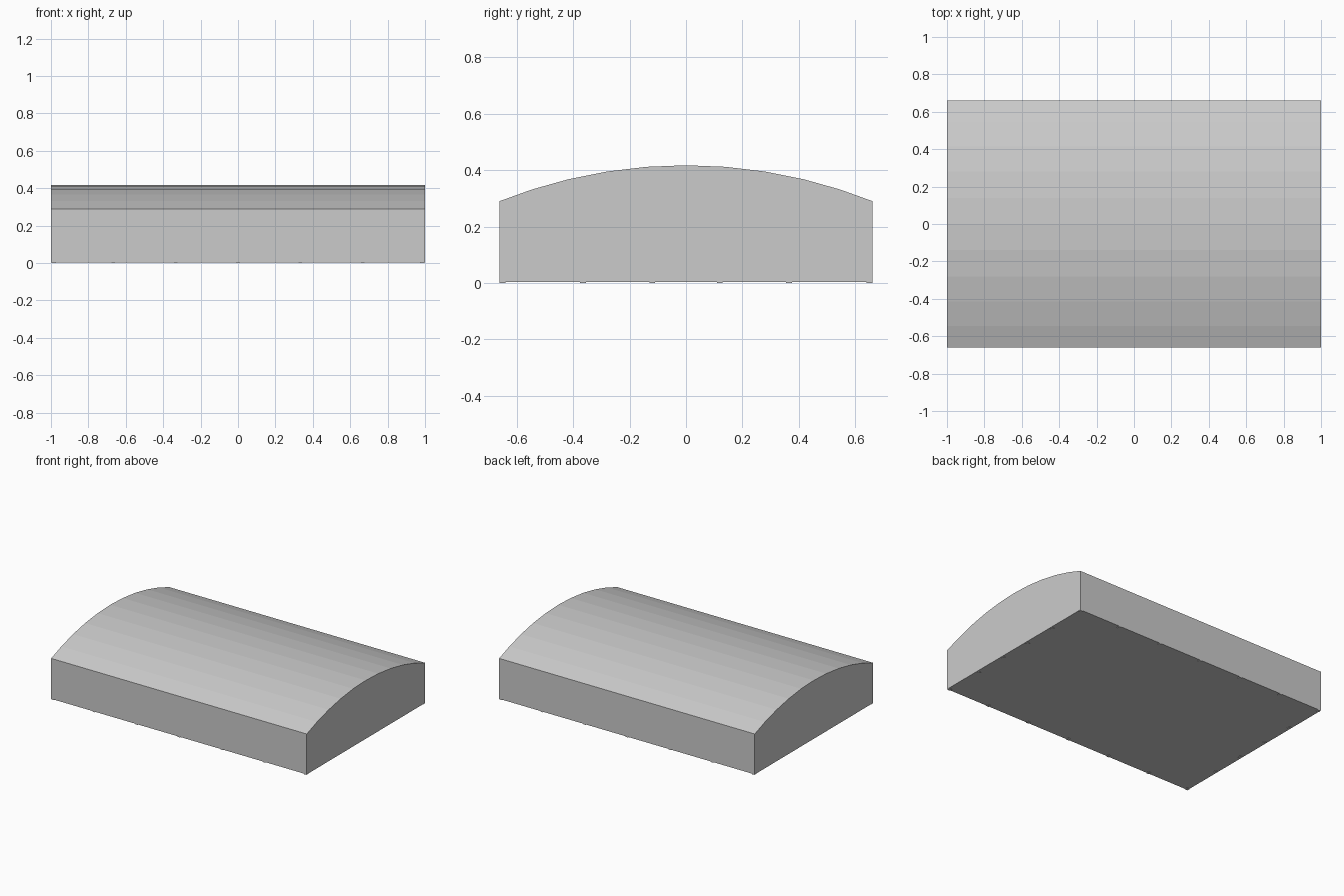
import bpy, bmesh, math
from mathutils import Matrix, Vector

cube = bpy.data.objects.get("Cube")
if cube:
    bpy.data.objects.remove(cube)

HALF_LEN, HALF_WID = 1.0, 0.66
BASE, EAVE, RIDGE = 0.004, 0.29, 0.417
SKIN = 0.004

grey = bpy.data.materials.new("light_grey")
grey.use_nodes = True
colour = (0.6, 0.6, 0.6, 1)
grey.diffuse_color = colour
grey.node_tree.nodes["Principled BSDF"].inputs["Base Color"].default_value = colour


def finish(bm, name):
    bmesh.ops.recalc_face_normals(bm, faces=bm.faces)
    mesh = bpy.data.meshes.new(name)
    bm.to_mesh(mesh)
    bm.free()
    mesh.materials.append(grey)
    ob = bpy.data.objects.new(name, mesh)
    bpy.context.collection.objects.link(ob)
    return ob


def roof_points(inset=0.0):
    """Faceted roof arc from front eave to back eave, moved inward by inset."""
    rise = RIDGE - EAVE
    radius = (HALF_WID ** 2 + rise ** 2) / (2 * rise)
    half_ys = [0.14, 0.28, 0.415, 0.545, HALF_WID]
    ys = [-y for y in reversed(half_ys)] + [0] + half_ys
    return [(y * (1 - inset / HALF_WID),
             RIDGE - radius + math.sqrt(radius ** 2 - y * y) - inset) for y in ys]


def extrude_profile(points, x0, x1, name):
    bm = bmesh.new()
    face = bm.faces.new([bm.verts.new((x0, y, z)) for y, z in points])
    out = bmesh.ops.extrude_face_region(bm, geom=[face])
    bmesh.ops.translate(bm, vec=(x1 - x0, 0, 0),
                        verts=[v for v in out["geom"] if isinstance(v, bmesh.types.BMVert)])
    if face.is_valid and len(bm.faces) == len(points) + 1:
        bm.faces.new(list(reversed(face.verts)))
    return finish(bm, name)


def box(bm, centre, size, tilt=0.0):
    m = (Matrix.Translation(Vector(centre)) @ Matrix.Rotation(tilt, 4, 'X')
         @ Matrix.Diagonal((*size, 1)))
    bmesh.ops.create_cube(bm, size=1, matrix=m)


# Outer cladding with roof, four walls and floor
roof = roof_points()
profile = [(-HALF_WID, BASE)] + roof + [(HALF_WID, BASE)]
cladding = extrude_profile(profile, -HALF_LEN, HALF_LEN, "cladding")
shell = cladding.modifiers.new("thickness", 'SOLIDIFY')
shell.thickness = SKIN
shell.offset = -1

# Main portal frames: column and arch in one band, six bays
frame_xs = [-HALF_LEN + 0.012] + [i / 3 for i in range(-2, 3)] + [HALF_LEN - 0.012]
outer, inner = roof_points(SKIN), roof_points(0.016)
ring = ([(outer[0][0], BASE)] + outer + [(outer[-1][0], BASE)]
        + [(inner[-1][0], BASE)] + inner[::-1] + [(inner[0][0], BASE)])
for i, x in enumerate(frame_xs):
    extrude_profile(ring, x - 0.006, x + 0.006, f"portal_frame_{i + 1}")

# Secondary arched ribs midway between the portals
rib_inner = roof_points(0.01)
for i in range(6):
    x = -HALF_LEN + (i + 0.5) / 3
    extrude_profile(outer + rib_inner[::-1], x - 0.004, x + 0.004, f"roof_rib_{i + 1}")

# Purlins along each roof fold
bm = bmesh.new()
path = roof_points(0.009)
for i in range(1, len(path) - 1):
    (ya, za), (yb, zb) = path[i - 1], path[i + 1]
    box(bm, (0, *path[i]), (1.98, 0.012, 0.008), math.atan2(zb - za, yb - ya))
finish(bm, "purlins")

# Wall rails on all four sides
bm = bmesh.new()
for z in (0.1, 0.195, 0.283):
    for side in (-1, 1):
        box(bm, (0, side * 0.651, z), (1.98, 0.008, 0.01))
        box(bm, (side * 0.99, 0, z), (0.008, 1.3, 0.01))
finish(bm, "wall_rails")

# Posts in the two end walls
post_ys = (-0.365, -0.12, 0.12, 0.365)
bm = bmesh.new()
for side in (-1, 1):
    for y in post_ys:
        top = min(z for yy, z in outer if abs(yy) < abs(y) + 0.06) - 0.008
        box(bm, (side * 0.99, y, (BASE + top) / 2), (0.01, 0.012, top - BASE))
finish(bm, "end_posts")

# Base plates under columns and posts
bm = bmesh.new()
for side in (-1, 1):
    for x in frame_xs:
        box(bm, (x, side * 0.65, 0.003), (0.02, 0.02, 0.006))
    for y in post_ys:
        box(bm, (side * 0.985, y, 0.003), (0.02, 0.02, 0.006))
finish(bm, "base_plates")
